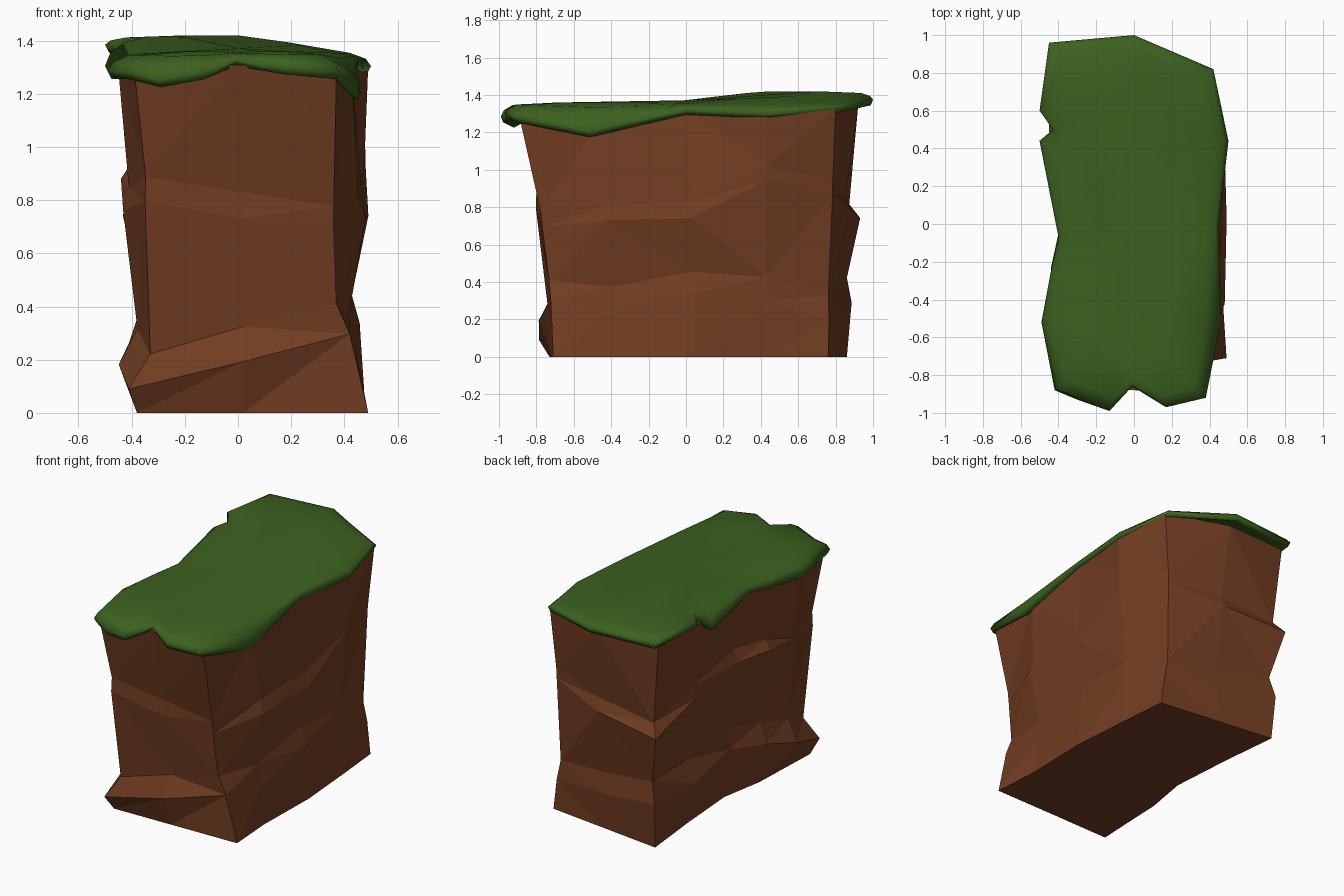
import bpy, bmesh, random
from mathutils import Vector

if "Cube" in bpy.data.objects:
    bpy.data.objects.remove(bpy.data.objects["Cube"])

random.seed(4)

def material(name, rgb):
    m = bpy.data.materials.new(name)
    m.diffuse_color = (*rgb, 1)
    m.use_nodes = True
    m.node_tree.nodes["Principled BSDF"].inputs["Base Color"].default_value = m.diffuse_color
    return m

def loft(name, rings, mat, smooth, top_point=None):
    """Skin closed rings bottom to top, cap the ends."""
    bm = bmesh.new()
    vr = [[bm.verts.new(p) for p in r] for r in rings]
    n = len(vr[0])
    for a, b in zip(vr, vr[1:]):
        for i in range(n):
            j = (i + 1) % n
            bm.faces.new((a[i], a[j], b[j], b[i]))
    bm.faces.new(vr[0][::-1])
    if top_point:
        c = bm.verts.new(top_point)
        for i in range(n):
            bm.faces.new((vr[-1][i], vr[-1][(i + 1) % n], c))
    else:
        bm.faces.new(vr[-1])
    bmesh.ops.triangulate(bm, faces=bm.faces[:])
    bmesh.ops.recalc_face_normals(bm, faces=bm.faces[:])
    for f in bm.faces:
        f.smooth = smooth
    me = bpy.data.meshes.new(name)
    bm.to_mesh(me)
    bm.free()
    ob = bpy.data.objects.new(name, me)
    bpy.context.collection.objects.link(ob)
    me.materials.append(mat)
    return ob

rock = material("brown rock", (0.168, 0.047, 0.016))
green = material("grass green", (0.046, 0.122, 0.014))

# Rock columns: base x, y, crease z1, z2, top x, y, z, lip strength low, high, crease depth
columns = [
    (-.38, -.73, .23, .88, -.39, -.87, 1.29, 1.2, .9, .05),
    (.02, -.72, .33, .82, 0, -.88, 1.31, 1.1, .6, .01),
    (.49, -.71, .42, .77, .37, -.89, 1.28, 0, .3, .11),
    (.47, -.40, .37, .82, .43, -.46, 1.26, 0, .8, .05),
    (.48, .04, .46, .82, .43, 0, 1.33, .1, .7, .05),
    (.45, .43, .43, 1.03, .49, .43, 1.31, 0, .4, .03),
    (.42, .76, .33, .95, .42, .80, 1.33, .2, .3, .05),
    (.02, .81, .37, .86, 0, .92, 1.34, .4, 1.2, .01),
    (-.38, .86, .43, .82, -.43, .90, 1.34, .5, 2.6, .02),
    (-.34, .47, .40, .90, -.45, .50, 1.34, .9, .7, .02),
    (-.31, .05, .45, .95, -.39, -.03, 1.31, .6, 1.4, .00),
    (-.36, -.24, .40, .95, -.44, -.24, 1.28, .9, 1.5, .00),
    (-.37, -.50, .32, .85, -.45, -.52, 1.29, 1.5, 1.2, .00),
]

# Rock body: each column steps out to a lip and back to a crease, twice
n = len(columns)
rows = [[] for _ in range(6)]
for i, (bx, by, z1, z2, tx, ty, tz, s1, s2, c) in enumerate(columns):
    p, q = columns[i - 1], columns[(i + 1) % n]
    out = Vector((q[1] - p[1], p[0] - q[0], 0)).normalized()
    side = abs(bx) > .3
    corner = side and abs(by) > .6
    inward = Vector((-1 if bx > 0 else 1, 0, 0)) if side else -out
    base, top = Vector((bx, by, 0)), Vector((tx, ty, 0))
    k2 = c if corner else 0
    # height, step outward, pinch inward
    profile = [(0, 0, 0), (z1 - .13, .055 * s1, 0 if s1 > .5 else c * .6), (z1, 0, c),
               (z2 - .08, .03 * s2, k2 * .9), (z2, 0, k2 * .8), (tz, 0, 0)]
    for k, (z, o, pinch) in enumerate(profile):
        pos = base.lerp(top, (z / tz) ** 2) + out * o + inward * pinch
        if 0 < k < 5:
            pos += out * random.uniform(-.006, .006)
            z += random.uniform(-.012, .012)
        rows[k].append((pos.x, pos.y, z))
loft("rock_body", rows, rock, False)

# Grass overhang outline: x, y, lower edge z
rim = [
    (-.42, -.88, 1.26), (-.30, -.93, 1.23), (-.13, -.99, 1.26), (-.01, -.86, 1.31),
    (.17, -.97, 1.28), (.38, -.92, 1.26), (.46, -.52, 1.18), (.45, 0, 1.30),
    (.50, .44, 1.28), (.42, .82, 1.31), (0, 1.0, 1.35), (-.45, .96, 1.345),
    (-.50, .60, 1.36), (-.43, .50, 1.34), (-.50, .44, 1.28), (-.40, -.07, 1.29),
    (-.44, -.25, 1.28), (-.49, -.52, 1.26),
]

def crown(x, y):
    """Top height: a low swell toward the back left."""
    t = min(max((y + .2) / .7, 0), 1)
    side = 1 - .9 * min(max((x - .02) / .35, 0), 1)
    return 1.36 + .06 * t * t * (3 - 2 * t) * side

# Grass cap: underside, rim, rounded shoulder, gently crowned top
levels = [(.86, .02, 0), (.97, -.005, 0), (1.0, .025, 0), (.96, .025, .45), (.84, .01, .85), (.45, 0, 1)]
rings = []
for s, dz, blend in levels:
    ring = []
    for x, y, z in rim:
        cy = y * .6
        py = cy + (y - cy) * s
        if s < .6:
            py *= .9
        ring.append((x * s, py, (z + dz) * (1 - blend) + crown(x * s, py) * blend))
    rings.append(ring)
loft("grass_cap", rings, green, True, (0, 0, crown(0, 0)))
